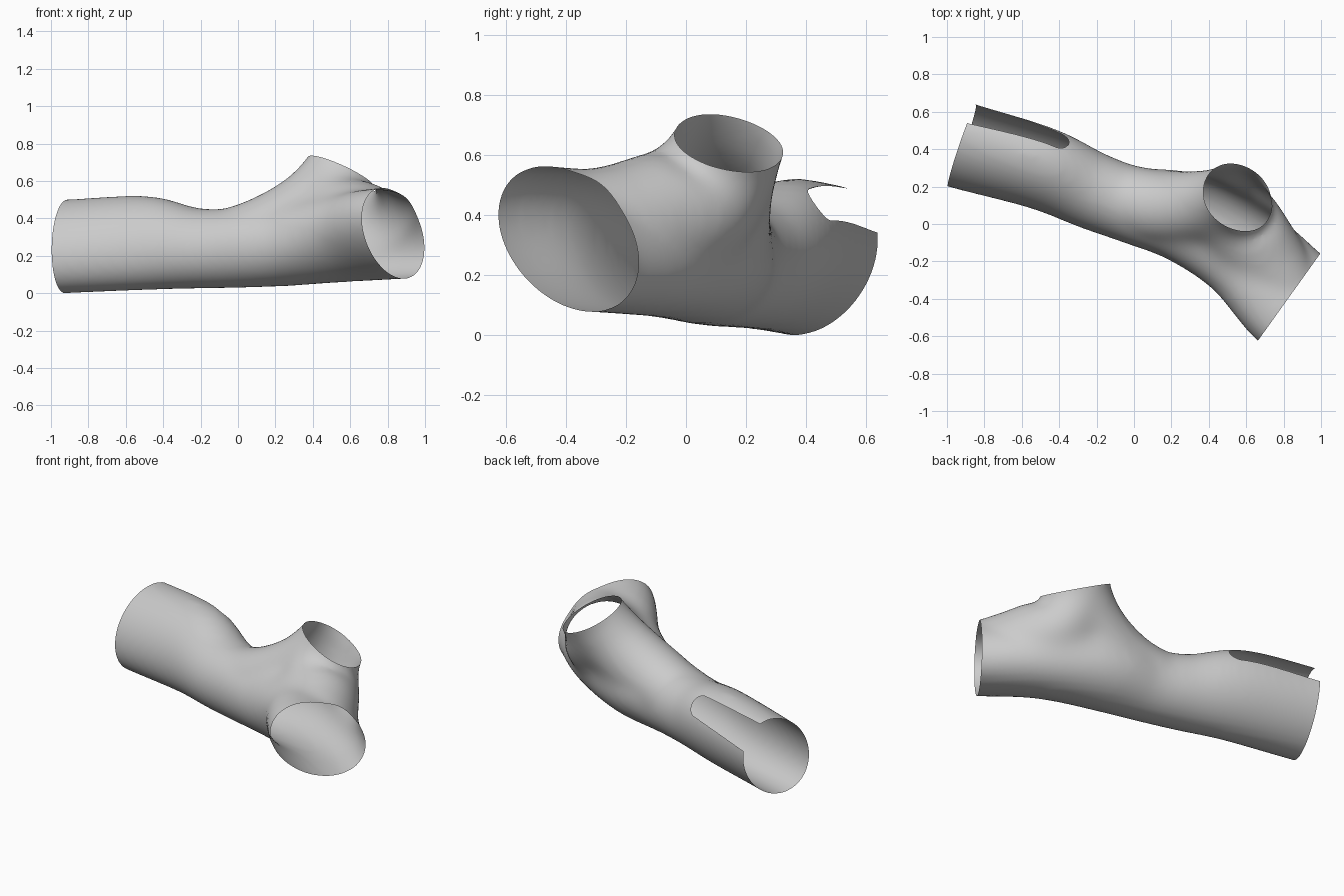
import bpy, bmesh, math
from mathutils import Vector

if "Cube" in bpy.data.objects:
    bpy.data.objects.remove(bpy.data.objects["Cube"])

SIDES = 40
UP = Vector((0, 0, 1))


def catmull(rows, steps=6):
    """Smooth rows of numbers into evenly eased stations."""
    pts = [Vector(r) for r in rows]
    out = []
    for i in range(len(pts) - 1):
        b, c = pts[i], pts[i + 1]
        a = pts[i - 1] if i else b * 2 - c
        d = pts[i + 2] if i + 2 < len(pts) else c * 2 - b
        for k in range(steps):
            t = k / steps
            out.append(0.5 * (b * 2 + (c - a) * t + (a * 2 - b * 5 + c * 4 - d) * t * t
                              + (b * 3 - a - c * 3 + d) * t ** 3))
    out.append(pts[-1])
    return out


def ellipse_ring(center, side, up, w, h, skew=0):
    ring = []
    for i in range(SIDES):
        t = 2 * math.pi * i / SIDES
        ring.append(center + side * (w * math.cos(t) + skew * math.sin(t)) + up * (h * math.sin(t)))
    return ring


def loft(name, rings):
    """Closed tube through the rings."""
    bm = bmesh.new()
    loops = [[bm.verts.new(p) for p in ring] for ring in rings]
    for a, b in zip(loops, loops[1:]):
        for i in range(SIDES):
            j = (i + 1) % SIDES
            bm.faces.new((a[i], a[j], b[j], b[i]))
    bm.faces.new(loops[0])
    bm.faces.new(loops[-1])
    bmesh.ops.recalc_face_normals(bm, faces=bm.faces)
    mesh = bpy.data.meshes.new(name)
    bm.to_mesh(mesh)
    bm.free()
    obj = bpy.data.objects.new(name, mesh)
    bpy.context.collection.objects.link(obj)
    return obj


def bent_tube(name, rows, ref):
    """Tube from rows of center, half width, half height; ref is the bend's inner direction."""
    st = catmull(rows)
    rings = []
    for i, s in enumerate(st):
        n = (Vector(st[min(i + 1, len(st) - 1)][:3]) - Vector(st[max(i - 1, 0)][:3])).normalized()
        # blend to the opening's own direction at the thumb end
        k = max(0, (i - len(st) + 13) / 6)
        n = n.lerp(thumb_dir, min(1, k)).normalized()
        up = (ref - n * ref.dot(n)).normalized()
        rings.append(ellipse_ring(Vector(s[:3]), n.cross(up), up, s[3], s[4]))
    return loft(name, rings)


thumb_mid = Vector((0.55, 0.145, 0.64))
thumb_dir = Vector((0.435, 0.235, 0.87)).normalized()
thumb_end = thumb_mid + thumb_dir * 0.14

# Forearm and palm tube: x, y, z, half width, half height, skew
stations = catmull([
    (-1.09, 0.48, 0.24, 0.225, 0.25, 0.065),
    (-0.92, 0.42, 0.25, 0.225, 0.252, 0.06),
    (-0.50, 0.30, 0.268, 0.218, 0.252, 0.045),
    (-0.22, 0.177, 0.24, 0.207, 0.216, 0.015),
    (0.00, 0.10, 0.243, 0.208, 0.215, 0),
    (0.30, 0.025, 0.27, 0.248, 0.23, 0),
    (0.595, -0.155, 0.30, 0.258, 0.238, -0.05),
    (0.83, -0.39, 0.32, 0.272, 0.243, -0.095),
    (0.99, -0.515, 0.33, 0.278, 0.246, -0.105)])
rings = []
for i, s in enumerate(stations):
    a, b = stations[max(i - 1, 0)], stations[min(i + 1, len(stations) - 1)]
    # the skew is measured towards the back of the tube
    side = Vector((a.y - b.y, b.x - a.x, 0)).normalized()
    rings.append(ellipse_ring(Vector(s[:3]), side, UP, s[3], s[4], s[5]))
shell = loft("splint_shell", rings)

# Web from the forearm up to the thumb, and from the palm up to the thumb
webs = [
    bent_tube("forearm_web", [(-0.25, 0.20, 0.238, 0.18, 0.18),
                              (-0.05, 0.125, 0.252, 0.195, 0.20),
                              (0.17, 0.085, 0.325, 0.20, 0.205),
                              (0.39, 0.095, 0.46, 0.195, 0.205),
                              (*thumb_mid, 0.181, 0.202),
                              (*thumb_end, 0.181, 0.202)], Vector((-0.7, 0.2, 0.7))),
    bent_tube("palm_web", [(0.80, -0.36, 0.325, 0.21, 0.218),
                           (0.68, -0.17, 0.36, 0.225, 0.226),
                           (0.565, 0.015, 0.44, 0.23, 0.226),
                           (*(thumb_mid - thumb_dir * 0.004), 0.181, 0.195),
                           (*(thumb_end - thumb_dir * 0.01), 0.181, 0.195)],
              Vector((0.8, -0.22, 0.56)))]
for web in webs:
    join = shell.modifiers.new("join", 'BOOLEAN')
    join.operation = 'UNION'
    join.solver = 'EXACT'
    join.object = web


def baked(obj):
    bpy.context.view_layer.update()
    mesh = bpy.data.meshes.new_from_object(
        obj.evaluated_get(bpy.context.evaluated_depsgraph_get()))
    obj.modifiers.clear()
    obj.data = mesh


# Fuse the tubes into an even skin
remesh = shell.modifiers.new("fuse", 'REMESH')
remesh.mode = 'VOXEL'
remesh.voxel_size = 0.02
baked(shell)
for web in webs:
    bpy.data.objects.remove(web)

# Blend the joints, strongest around the base of the thumb
group = shell.vertex_groups.new(name="joint")
joint = Vector((0.50, 0.02, 0.42))
for v in shell.data.vertices:
    group.add([v.index], max(0.0, min(1.0, 1.6 - (v.co - joint).length / 0.27)), 'REPLACE')
for count, name in ((15, ""), (70, "joint")):
    blend = shell.modifiers.new("blend", 'SMOOTH')
    blend.factor = 0.5
    blend.iterations = count
    blend.vertex_group = name
baked(shell)
shell.vertex_groups.clear()
mesh = shell.data
bm = bmesh.new()
bm.from_mesh(mesh)

# Keep only the outer skin
todo, islands = set(bm.verts), []
while todo:
    stack, island = [todo.pop()], []
    while stack:
        v = stack.pop()
        island.append(v)
        for e in v.link_edges:
            w = e.other_vert(v)
            if w in todo:
                todo.remove(w)
                stack.append(w)
    islands.append(island)
islands.sort(key=len)
for island in islands[:-1]:
    bmesh.ops.delete(bm, geom=island, context='VERTS')

# Trim the three openings
for point, normal in (((-0.92, 0.42, 0.25), (-0.94, 0.34, -0.06)),
                      ((0.83, -0.39, 0.32), (0.81, -0.58, 0)),
                      (thumb_mid, thumb_dir)):
    bmesh.ops.bisect_plane(bm, geom=bm.verts[:] + bm.edges[:] + bm.faces[:], dist=1e-5,
                           plane_co=point, plane_no=normal, clear_outer=True)

# Round-ended slot in the upper back of the forearm
along = Vector((0.465, -0.13, 0.03)).normalized()
out = Vector((0.2, 0.71, 0.69))
out = (out - along * out.dot(along)).normalized()
across = along.cross(out)
tip = Vector((-0.41, 0.455, 0.44))
radius = 0.065
planes = []
for deg in (-87, -70, -55, -40, -20, 0, 20, 40, 55, 70, 87):
    n = along * math.cos(math.radians(deg)) + across * math.sin(math.radians(deg))
    planes.append((tip + n * radius, n))


def in_slot(face, margin=0.0):
    p = face.calc_center_median()
    return ((p - tip).dot(out) > -0.14
            and all((p - q).dot(m) < margin for q, m in planes))


for point, normal in planes:
    faces = [f for f in bm.faces if in_slot(f, 0.03)]
    edges = {e for f in faces for e in f.edges}
    verts = {v for f in faces for v in f.verts}
    bmesh.ops.bisect_plane(bm, geom=list(verts) + list(edges) + faces, dist=1e-5,
                           plane_co=point, plane_no=normal)
bmesh.ops.delete(bm, geom=[f for f in bm.faces if in_slot(f)], context='FACES')
bm.to_mesh(mesh)
bm.free()

# Plain grey plastic
grey = bpy.data.materials.new("grey_plastic")
grey.diffuse_color = (0.6, 0.6, 0.6, 1)
grey.use_nodes = True
grey.node_tree.nodes["Principled BSDF"].inputs["Base Color"].default_value = grey.diffuse_color
mesh.materials.clear()
mesh.materials.append(grey)
for p in mesh.polygons:
    p.use_smooth = True
    p.material_index = 0
